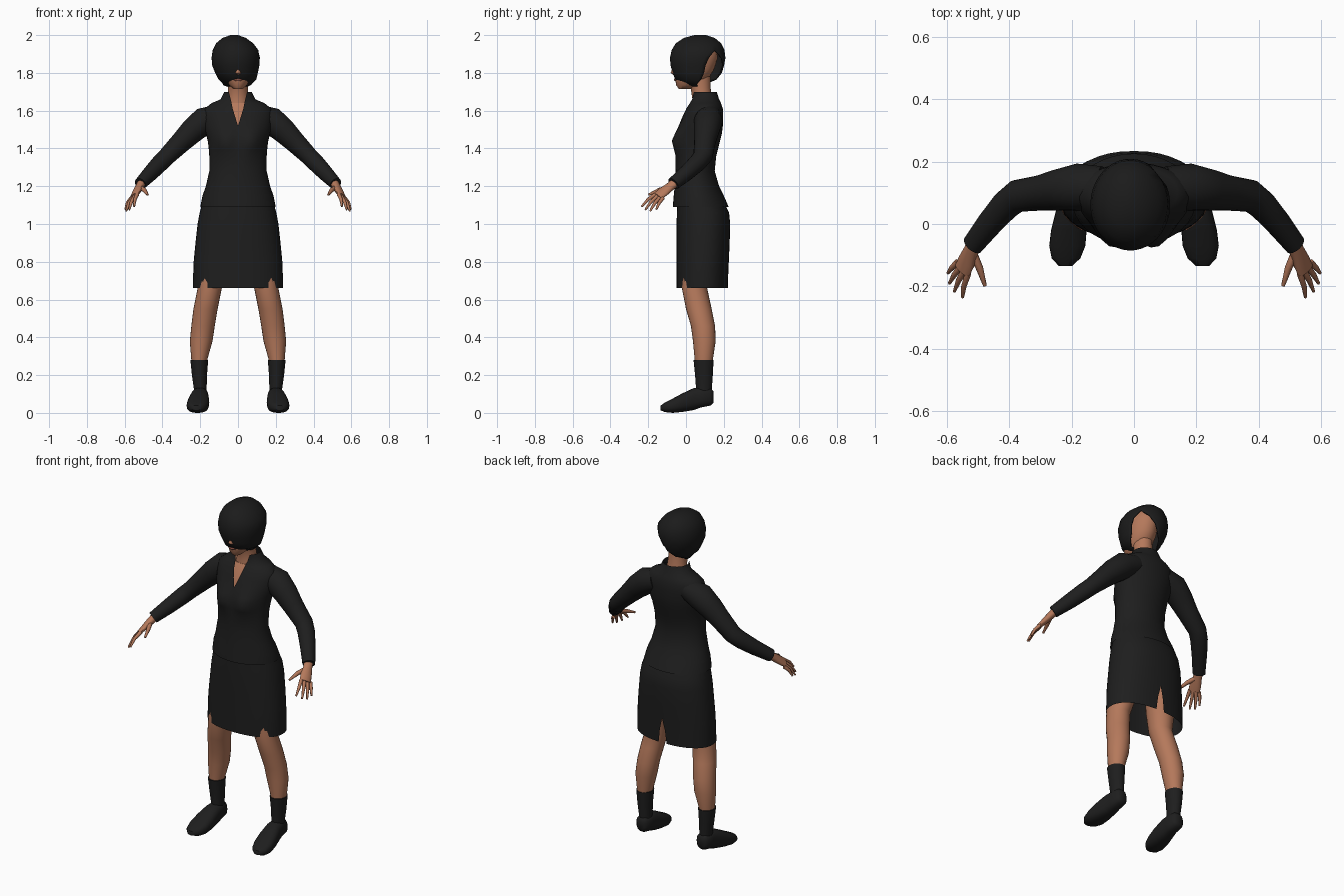
import bpy
import bmesh
from math import sin, cos, radians, exp, copysign
from mathutils import Vector, Matrix

cube = bpy.data.objects.get("Cube")
if cube:
    bpy.data.objects.remove(cube)

X, Y, Z = Vector((1, 0, 0)), Vector((0, 1, 0)), Vector((0, 0, 1))


def material(name, colour):
    mat = bpy.data.materials.new(name)
    mat.use_nodes = True
    mat.diffuse_color = (*colour, 1)
    shader = next(n for n in mat.node_tree.nodes if n.type == 'BSDF_PRINCIPLED')
    shader.inputs["Base Color"].default_value = (*colour, 1)
    shader.inputs["Roughness"].default_value = 0.8
    return mat


skin = material("warm skin", (0.46, 0.19, 0.105))
cloth = material("black cloth", (0.013, 0.013, 0.013))
hair_black = material("black hair", (0.011, 0.011, 0.011))
lip = material("muted lip", (0.25, 0.08, 0.055))
eye_dark = material("dark eye", (0.02, 0.012, 0.01))


def finish(name, bm, mat, mirror=False):
    """Turn a bmesh into a smooth shaded object, optionally mirrored across x."""
    bmesh.ops.remove_doubles(bm, verts=bm.verts, dist=1e-5)
    bmesh.ops.recalc_face_normals(bm, faces=bm.faces)
    mesh = bpy.data.meshes.new(name)
    bm.to_mesh(mesh)
    bm.free()
    mesh.materials.append(mat)
    obj = bpy.data.objects.new(name, mesh)
    bpy.context.collection.objects.link(obj)
    bpy.ops.object.select_all(action='DESELECT')
    obj.select_set(True)
    bpy.context.view_layer.objects.active = obj
    bpy.ops.object.shade_smooth_by_angle(angle=radians(50))
    if mirror:
        obj.modifiers.new("Mirror", 'MIRROR').use_mirror_merge = False
    return obj


def power(value, p):
    return copysign(abs(value) ** p, value)


def loft(name, rings, mat, axis=None, ref=Y, n=24, caps=(True, True),
         p=1, mirror=False, warp=None):
    """Skin oval rings (x, y, z, width, depth, start angle, end angle).
    Angles run from the front towards the model's left."""
    bm = bmesh.new()
    centres = [Vector(r[:3]) for r in rings]
    rows = []
    for i, ring in enumerate(rings):
        t = axis or (centres[min(i + 1, len(rings) - 1)] - centres[max(i - 1, 0)])
        t = t.normalized()
        s = ref.cross(t).normalized()
        f = t.cross(s)
        a0, a1 = ring[5:7] if len(ring) > 5 else (0, 360)
        row = []
        for k in range(n + 1):
            a = radians(a0 + (a1 - a0) * k / n)
            co = centres[i] + s * ring[3] * power(sin(a), p) - f * ring[4] * power(cos(a), p)
            row.append(bm.verts.new(warp(co) if warp else co))
        rows.append(row)
    for low, high in zip(rows, rows[1:]):
        for k in range(n):
            bm.faces.new((low[k], low[k + 1], high[k + 1], high[k]))
    for row, wanted in zip((rows[0], rows[-1]), caps):
        if wanted:
            bm.faces.new(row[:-1])
    return finish(name, bm, mat, mirror)


def level(z, width, front, back, *angles):
    """Horizontal ring given by its half width and its front and back."""
    return (0, (front + back) / 2, z, width, (back - front) / 2, *angles)


def blob(name, centre, size, mat, mirror=False):
    bm = bmesh.new()
    shape = Matrix.Translation(centre) @ Matrix.Diagonal((*size, 1))
    bmesh.ops.create_uvsphere(bm, u_segments=12, v_segments=8, radius=1, matrix=shape)
    return finish(name, bm, mat, mirror)


# Jacket with a rounded bust, and an opening at the front of the collar
def bust(co):
    if co.y < 0.06:
        away = (abs(co.x) - 0.075) ** 2 + (co.z - 1.44) ** 2
        co.y -= 0.035 * exp(-away / 0.0028)
    return co


body = [(1.09, .2, -.07, .226, 0), (1.15, .188, -.065, .2, 0), (1.2, .17, -.06, .175, 0),
        (1.28, .152, -.055, .152, 0), (1.36, .152, -.055, .16, 0), (1.4, .155, -.055, .17, 0),
        (1.44, .16, -.052, .18, 0), (1.48, .17, -.047, .19, 0), (1.52, .18, -.038, .195, 0),
        (1.57, .183, -.018, .197, 5), (1.61, .178, 0, .195, 9), (1.64, .14, .018, .185, 14),
        (1.66, .092, .026, .175, 25), (1.7, .073, .024, .163, 42)]
jacket = loft("jacket", [level(z, w, f, b, g, 360 - g) for z, w, f, b, g in body], cloth,
              axis=Z, n=36, caps=(False, False), warp=bust)

# Chest skin inside the collar, and neck
loft("chest", [level(z, w - .025, f + .012, b - .02) for z, w, f, b, g in body[7:12]], skin, axis=Z)
loft("neck", [level(1.6, .075, .025, .15), level(1.66, .057, .034, .14),
              level(1.72, .052, .025, .13), level(1.78, .052, .0, .13)], skin, axis=Z)

# Skirt with a slit at the back
hem = [(.66, .238, -.05, .222, 5), (.74, .237, -.05, .224, 3), (.81, .234, -.05, .227, 0),
       (.9, .225, -.05, .231, 0), (1, .214, -.05, .234, 0), (1.06, .203, -.048, .228, 0),
       (1.14, .18, -.045, .19, 0)]
loft("skirt", [level(z, w, f, b, 180 + g, 540 - g) for z, w, f, b, g in hem], cloth,
     axis=Z, n=36, caps=(False, True), p=.9)

# Legs, socks and shoes
loft("leg", [(.205, .094, .2, .036, .042), (.205, .094, .28, .042, .048), (.195, .097, .38, .06, .06),
             (.185, .09, .46, .062, .064), (.172, .068, .55, .064, .068), (.15, .045, .66, .064, .067),
             (.135, .06, .76, .075, .08), (.115, .09, .95, .09, .1)], skin, axis=Z, mirror=True)
loft("sock", [(.2, .095, .08, .034, .042), (.2, .095, .13, .034, .042), (.204, .095, .2, .04, .047),
              (.205, .093, .28, .047, .053)], cloth, axis=Z, mirror=True)
loft("shoe", [(.2, .146, .085, .022, .03), (.2, .13, .085, .038, .046), (.2, .08, .082, .043, .053),
              (.203, .04, .073, .048, .058), (.209, -.02, .054, .057, .049), (.214, -.07, .038, .058, .038),
              (.218, -.11, .03, .046, .026), (.22, -.134, .026, .022, .013)],
     cloth, axis=-Y, ref=Z, p=.8, mirror=True)

# Sleeves
loft("sleeve", [(.1, .12, 1.575, .06, .065), (.18, .118, 1.545, .074, .076), (.24, .11, 1.495, .067, .067),
                (.3, .1, 1.435, .057, .057), (.375, .09, 1.36, .048, .052), (.41, .062, 1.325, .047, .048),
                (.46, .005, 1.272, .042, .042), (.517, -.067, 1.213, .033, .036)],
     cloth, n=18, mirror=True)

# Hands: a flattened palm with four fingers and a thumb
loft("palm", [(.505, -.05, 1.225, .026, .024), (.522, -.085, 1.197, .026, .021),
              (.537, -.12, 1.17, .033, .017), (.551, -.15, 1.147, .033, .012)],
     skin, ref=Vector((.7, -.25, .7)), n=12, mirror=True)
fingers = {"index_finger": (.55, -.235, 1.092), "middle_finger": (.576, -.216, 1.075),
           "ring_finger": (.592, -.19, 1.068), "little_finger": (.597, -.157, 1.077)}
for i, (name, tip) in enumerate(fingers.items()):
    base = Vector((.533, -.16, 1.158)).lerp(Vector((.565, -.122, 1.137)), i / 3)
    middle = base.lerp(Vector(tip), .5) + Vector((.004, -.002, .006))
    loft(name, [(*base, .011, .011), (*middle, .009, .009), (*tip, .005, .005)],
         skin, n=8, mirror=True)
loft("thumb", [(.52, -.085, 1.195, .014, .014), (.496, -.14, 1.18, .012, .012),
               (.478, -.198, 1.155, .006, .006)], skin, n=8, mirror=True)

# Head and face
loft("head", [level(1.715, .024, -.038, .03), level(1.735, .046, -.052, .07), level(1.77, .068, -.058, .12),
              level(1.82, .078, -.06, .15), level(1.88, .082, -.062, .168), level(1.93, .075, -.045, .165),
              level(1.965, .045, 0, .12)], skin, axis=Z)
loft("nose", [level(1.789, .014, -.066, -.03), level(1.8, .018, -.081, -.03),
              level(1.82, .012, -.074, -.03), level(1.85, .009, -.062, -.03)], skin, axis=Z, n=12)
blob("lips", (0, -.056, 1.763), (.023, .008, .007), lip)
blob("eye", (.036, -.048, 1.836), (.015, .006, .006), eye_dark, mirror=True)
blob("eyebrow", (.038, -.048, 1.854), (.019, .006, .003), eye_dark, mirror=True)

# Bobbed hair with a fringe swept diagonally across the face
hair = loft("hair", [(-.02, .075, 2, .02, .03, 50, 410), (-.02, .07, 1.985, .062, .082, 50, 410),
                     (-.018, .066, 1.957, .098, .12, 50, 410), (-.013, .064, 1.92, .121, .14, 50, 410),
                     (-.012, .062, 1.88, .128, .147, 66, 389), (-.012, .06, 1.84, .125, .142, 72, 372),
                     (-.008, .06, 1.8, .113, .13, 74, 359), (-.003, .057, 1.765, .1, .115, 78, 336),
                     (-.003, .08, 1.735, .076, .08, 110, 280), (0, .105, 1.718, .045, .042, 140, 230)],
            hair_black, axis=-Z, ref=-Y, n=36, caps=(True, False))
shell = hair.modifiers.new("Thickness", 'SOLIDIFY')
shell.thickness = 0.008
shell.offset = -1
